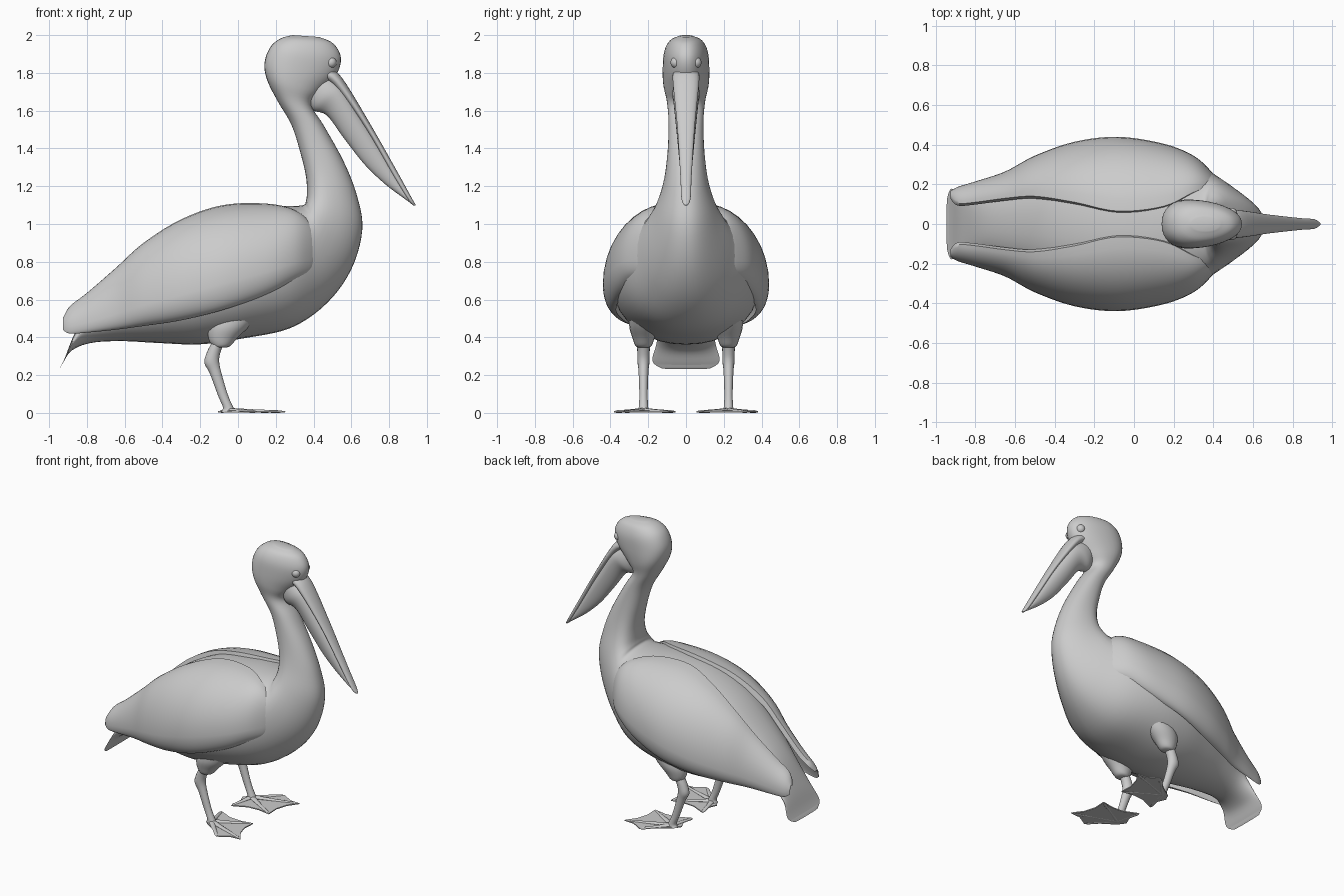
import bpy, bmesh, math
from mathutils import Vector

if "Cube" in bpy.data.objects:
    bpy.data.objects.remove(bpy.data.objects["Cube"])


def finish(name, bm, angle=50):
    bmesh.ops.recalc_face_normals(bm, faces=bm.faces)
    me = bpy.data.meshes.new(name)
    bm.to_mesh(me)
    bm.free()
    ob = bpy.data.objects.new(name, me)
    bpy.context.collection.objects.link(ob)
    bpy.ops.object.select_all(action='DESELECT')
    ob.select_set(True)
    bpy.context.view_layer.objects.active = ob
    bpy.ops.object.shade_smooth_by_angle(angle=math.radians(angle))
    return ob


def smooth(rows, steps=5):
    """Catmull-Rom interpolation of a list of parameter tuples."""
    out = []
    n = len(rows)
    for i in range(n - 1):
        a, b, c, d = (rows[max(0, min(n - 1, k))] for k in (i - 1, i, i + 1, i + 2))
        for s in range(steps):
            t = s / steps
            out.append([0.5 * (2 * q + (r - p) * t + (2 * p - 5 * q + 4 * r - u) * t * t
                               + (3 * q - p - 3 * r + u) * t ** 3)
                        for p, q, r, u in zip(a, b, c, d)])
    return out + [list(rows[-1])]


def skin(name, sections, angle=50):
    """Join closed point rings into a capped tube."""
    bm = bmesh.new()
    rings = [[bm.verts.new(p) for p in sec] for sec in sections]
    n = len(rings[0])
    for a, b in zip(rings, rings[1:]):
        for j in range(n):
            k = (j + 1) % n
            bm.faces.new((a[j], a[k], b[k], b[j]))
    bm.faces.new(rings[0])
    bm.faces.new(rings[-1])
    return finish(name, bm, angle)


def loft(name, rows, cy=0, power=1.0, seg=36):
    """Rows: upper x, z, lower x, z, half width, taper toward the lower side."""
    secs = []
    for ux, uz, lx, lz, w, tp in smooth(rows):
        ring = []
        for j in range(seg):
            a = 2 * math.pi * j / seg
            c, s = math.cos(a), math.sin(a)
            c = math.copysign(abs(c) ** power, c)
            s = math.copysign(abs(s) ** power, s)
            f = (1 + c) / 2
            ring.append((lx + (ux - lx) * f, cy + w * s * (1 + tp * c), lz + (uz - lz) * f))
        secs.append(ring)
    return skin(name, secs)


# Tail, body, neck and head in one sweep
loft("body", [
    (-.940, .24, -.946, .232, .13, 0),
    (-.917, .29, -.928, .262, .178, 0),
    (-.865, .42, -.88, .33, .155, 0),
    (-.76, .61, -.78, .37, .155, 0),
    (-.60, .785, -.62, .38, .22, 0),
    (-.40, .95, -.42, .37, .31, 0),
    (-.15, 1.065, -.20, .363, .385, 0),
    (.08, 1.095, .03, .395, .395, 0),
    (.26, 1.095, .28, .45, .335, .05),
    (.345, 1.10, .47, .58, .25, .15),
    (.36, 1.125, .60, .76, .195, .25),
    (.365, 1.17, .658, .97, .15, .25),
    (.36, 1.25, .63, 1.15, .118, .2),
    (.335, 1.36, .56, 1.33, .10, .1),
    (.285, 1.52, .455, 1.52, .092, 0),
    (.21, 1.65, .39, 1.63, .10, .05),
    (.155, 1.76, .44, 1.70, .118, .15),
    (.14, 1.85, .52, 1.79, .12, .2),
    (.17, 1.935, .545, 1.88, .112, .2),
    (.225, 1.982, .505, 1.955, .083, .15),
    (.29, 2.0, .43, 1.99, .035, 0),
], power=.9)

# Bill: throat pouch below, flat upper bill above
loft("bill_pouch", [
    (.46, 1.80, .35, 1.68, .06, 0),
    (.52, 1.76, .39, 1.605, .072, .1),
    (.57, 1.71, .47, 1.575, .066, .15),
    (.66, 1.56, .56, 1.455, .052, .15),
    (.75, 1.41, .67, 1.315, .038, .15),
    (.83, 1.27, .78, 1.21, .027, .1),
    (.90, 1.15, .88, 1.135, .018, 0),
    (.925, 1.115, .915, 1.11, .008, 0),
], seg=24)
loft("upper_bill", [
    (.47, 1.84, .41, 1.77, .065, 0),
    (.55, 1.775, .50, 1.735, .07, 0),
    (.70, 1.53, .67, 1.51, .047, 0),
    (.85, 1.265, .825, 1.245, .03, 0),
    (.92, 1.137, .90, 1.127, .024, 0),
    (.942, 1.10, .93, 1.097, .006, 0),
], seg=20)

# Folded wing: x, top z, bottom z, top y, widest y, bottom y
WING = [
    (.42, .90, .82, .195, .215, .205),
    (.39, 1.0, .755, .19, .265, .245),
    (.30, 1.075, .70, .16, .345, .29),
    (.15, 1.108, .625, .09, .405, .34),
    (-.08, 1.10, .545, .065, .44, .37),
    (-.30, 1.025, .49, .11, .415, .33),
    (-.50, .90, .46, .14, .345, .27),
    (-.65, .765, .44, .13, .265, .22),
    (-.80, .635, .425, .11, .215, .195),
    (-.89, .565, .42, .105, .187, .178),
    (-.927, .50, .44, .14, .165, .165),
]


def wing(name, side):
    secs = []
    for x, zt, zb, yt, yo, yb in smooth(WING):
        zm = zb + .25 * (zt - zb)
        n = 10
        outer = []
        for i in range(n):
            a = math.pi / 2 * i / n
            outer.append(Vector((x, yt + (yo - yt) * math.sin(a), zm + (zt - zm) * math.cos(a))))
        for i in range(n + 1):
            a = math.pi / 2 * i / n
            outer.append(Vector((x, yb + (yo - yb) * math.cos(a), zm - (zm - zb) * math.sin(a))))
        inner = []
        for p in reversed(outer[1:-1]):
            chord = outer[0].lerp(outer[-1], (zt - p.z) / (zt - zb))
            inner.append(chord.lerp(p, .3))
        # Short lip running down from the top edge to the back
        inner.append(Vector((x, yt - .012, zt - min(.04, .2 * (zt - zb)))))
        secs.append([(p.x, side * p.y, p.z) for p in outer + inner])
    skin(name, secs, 60)


def foot(name, side):
    # Webbed sole splayed outward, with scalloped front edge
    tips = [(-.09, .055), (.18, .09), (.25, .33), (.10, .38)]
    outline = [(-.09, .055), (.01, .10), (.09, .105), (.18, .09), (.175, .18), (.20, .26),
               (.25, .33), (.175, .335), (.10, .38), (.02, .31), (-.07, .25), (-.105, .20),
               (-.075, .13)]
    bm = bmesh.new()
    f = bm.faces.new([bm.verts.new((x, side * y, 0.003)) for x, y in outline])
    up = bmesh.ops.extrude_face_region(bm, geom=[f])
    for v in up["geom"]:
        if isinstance(v, bmesh.types.BMVert):
            v.co.z += .007
    finish(name + "_web", bm, 30)
    # Toes
    heel = Vector((-.05, side * .225, .014))
    for i, (x, y) in enumerate(tips):
        d = Vector((x, side * y, .006)) - heel
        across = Vector((-d.y, d.x, 0)).normalized()
        secs = []
        for t, r in ((0, .02), (.5, .013), (.9, .011), (1, .003)):
            c = heel + d * t
            ring = []
            for j in range(10):
                a = 2 * math.pi * j / 10
                p = c + across * r * math.cos(a)
                p.z = max(0, p.z + .65 * r * math.sin(a))
                ring.append(p)
            secs.append(ring)
        skin(f"{name}_toe_{i + 1}", secs)


for label, s in (("right", -1), ("left", 1)):
    wing(label + "_wing", s)
    cy = s * .225
    # Feathered thigh
    loft(label + "_thigh", [
        (.12, .54, -.14, .52, .075, 0),
        (.06, .46, -.16, .45, .075, 0),
        (0, .40, -.155, .39, .058, 0),
        (-.04, .355, -.135, .355, .042, 0),
        (-.07, .345, -.12, .345, .02, 0),
    ], cy, seg=20)
    # Bare shank with a bent ankle joint
    loft(label + "_shank", [
        (-.07, .38, -.14, .37, .035, 0),
        (-.09, .33, -.165, .32, .033, 0),
        (-.10, .28, -.178, .265, .032, 0),
        (-.09, .22, -.15, .21, .026, 0),
        (-.055, .10, -.105, .09, .022, 0),
        (-.025, .03, -.08, .03, .025, 0),
        (-.01, .006, -.09, .006, .028, 0),
    ], cy, seg=16)
    foot(label + "_foot", s)
    # Eye, mostly sunk in the head
    bm = bmesh.new()
    bmesh.ops.create_uvsphere(bm, u_segments=16, v_segments=10, radius=.03)
    bmesh.ops.translate(bm, verts=bm.verts, vec=(.492, s * .052, 1.855))
    finish(label + "_eye", bm)
